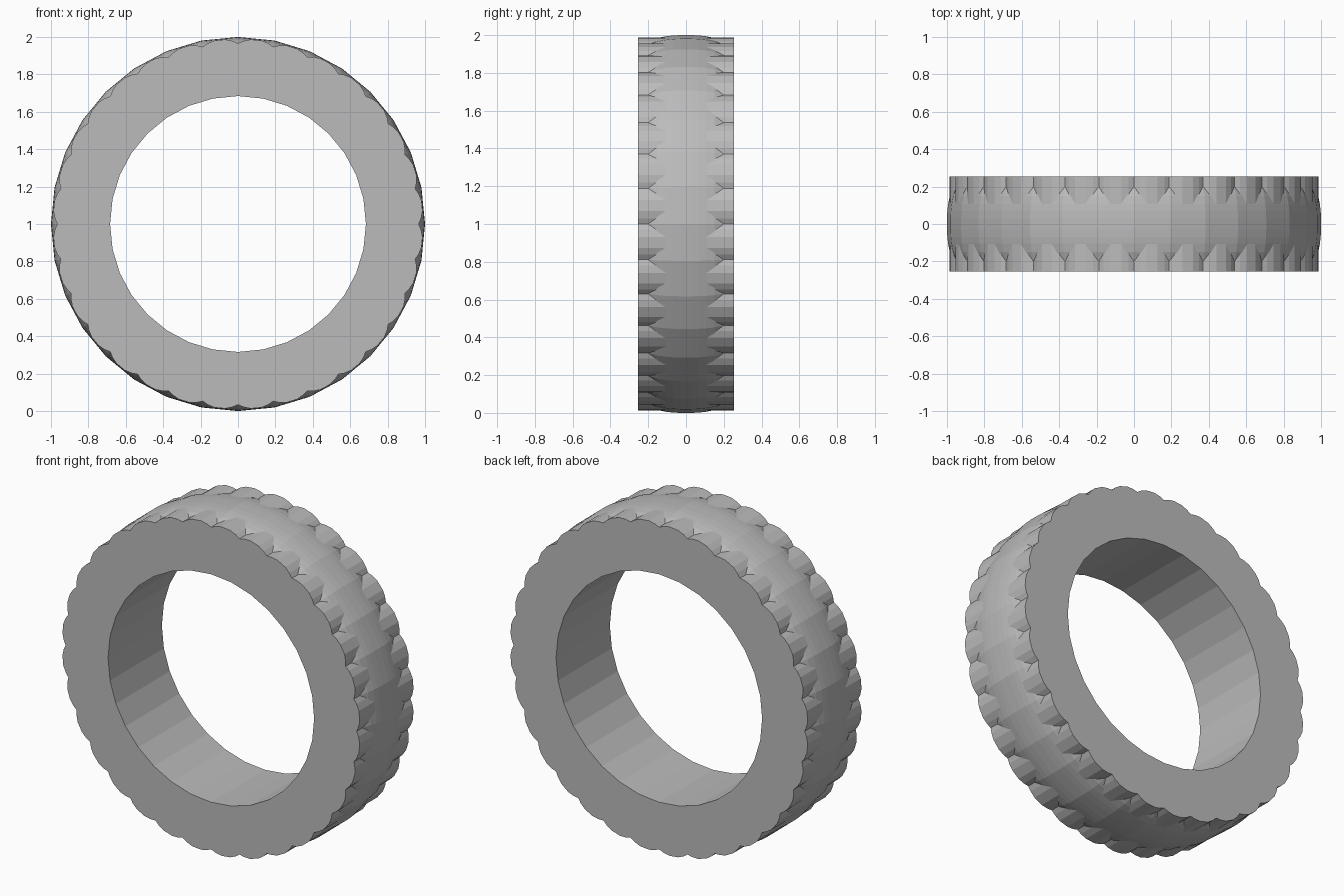
import bpy, bmesh, math

if "Cube" in bpy.data.objects:
    bpy.data.objects.remove(bpy.data.objects["Cube"])

N = 32                      # sides of the tyre and number of lugs per side
STEP = 2 * math.pi / N
R_IN, HALF_W = 0.684, 0.255

rubber = bpy.data.materials.new("rubber_grey")
rubber.diffuse_color = (0.5, 0.5, 0.5, 1)
rubber.use_nodes = True
rubber.node_tree.nodes["Principled BSDF"].inputs["Base Color"].default_value = rubber.diffuse_color


def make_ring(name, sections):
    """Loft closed (r, y) loops, one per angle, into a ring about the y axis."""
    bm = bmesh.new()
    loops = [[bm.verts.new((r * math.sin(a), y, 1 + r * math.cos(a)))
              for r, y in prof] for a, prof in sections]
    for i, cur in enumerate(loops):
        nxt = loops[(i + 1) % len(loops)]
        for j in range(len(cur)):
            k = (j + 1) % len(cur)
            bm.faces.new((cur[j], cur[k], nxt[k], nxt[j]))
    bmesh.ops.recalc_face_normals(bm, faces=bm.faces)
    me = bpy.data.meshes.new(name)
    bm.to_mesh(me)
    bm.free()
    me.materials.append(rubber)
    ob = bpy.data.objects.new(name, me)
    bpy.context.collection.objects.link(ob)
    return ob


# Domed tread crown
half = [(1.0, 0.03), (0.998, 0.07), (0.994, 0.105), (0.985, 0.15),
        (0.968, 0.195), (0.945, 0.235), (0.9, 0.235)]
crown = [(r, -y) for r, y in reversed(half)] + half
make_ring("tread_crown", [(i * STEP, crown) for i in range(N)])

# Tyre body: scalloped prism whose bumps emerge from the crown as side lugs
lug = [(0.0, 0.966), (0.15, 0.979), (0.35, 0.989), (0.65, 0.989), (0.85, 0.979)]
sections = []
for i in range(N):
    for t, r in lug:
        ri = R_IN * math.cos(STEP / 2) / math.cos((t - 0.5) * STEP)
        sections.append(((i + t) * STEP, [(ri, -HALF_W), (r, -HALF_W),
                                          (r, HALF_W), (ri, HALF_W)]))
make_ring("tyre_body_with_lugs", sections)
